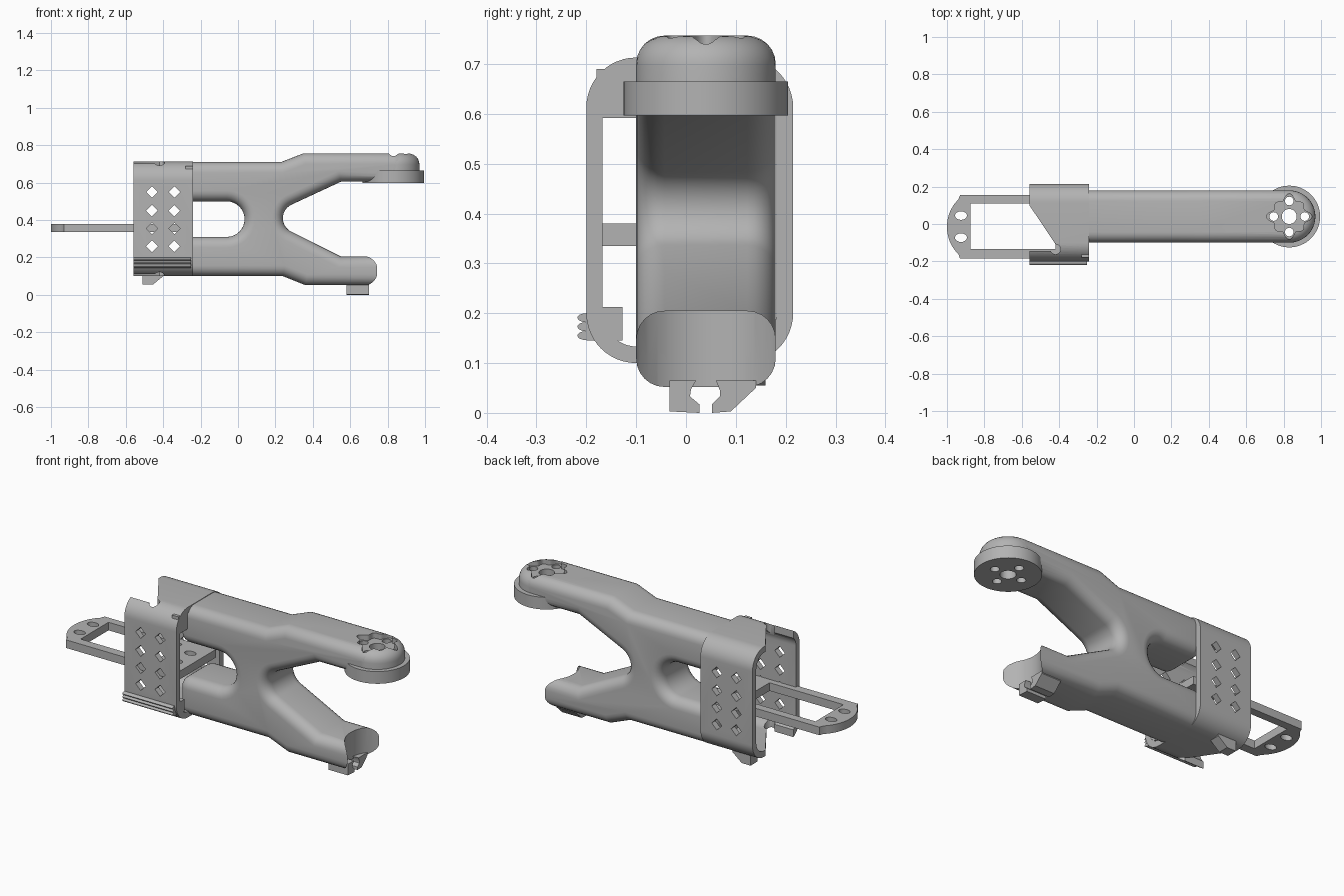
import bpy, bmesh, math
from math import sin, cos, pi, radians

if "Cube" in bpy.data.objects:
    bpy.data.objects.remove(bpy.data.objects["Cube"], do_unlink=True)

grey = bpy.data.materials.new("plain grey")
grey.use_nodes = True
grey.diffuse_color = (0.45, 0.45, 0.45, 1)
grey.node_tree.nodes["Principled BSDF"].inputs["Base Color"].default_value = grey.diffuse_color


def arc(cx, cy, r, a0=0, a1=360, n=12, ry=None):
    """Points along an arc, both ends included."""
    angles = [radians(a0 + (a1 - a0) * i / n) for i in range(n + 1)]
    return [(cx + r * cos(a), cy + (ry or r) * sin(a)) for a in angles]


def circle(cx, cy, r, n=40, ry=None):
    return arc(cx, cy, r, n=n, ry=ry)[:-1]


def rect(x0, x1, y0, y1):
    return [(x0, y0), (x1, y0), (x1, y1), (x0, y1)]


def round_rect(x0, x1, y0, y1, r):
    return (arc(x1 - r, y1 - r, r, 0, 90) + arc(x0 + r, y1 - r, r, 90, 180)
            + arc(x0 + r, y0 + r, r, 180, 270) + arc(x1 - r, y0 + r, r, 270, 360))


def prism(name, outline, axis, lo, hi):
    """Extrude an outline along an axis between two positions."""
    place = {"x": lambda p, d: (d, p[0], p[1]),
             "y": lambda p, d: (p[0], d, p[1]),
             "z": lambda p, d: (p[0], p[1], d)}[axis]
    bm = bmesh.new()
    a = [bm.verts.new(place(p, lo)) for p in outline]
    b = [bm.verts.new(place(p, hi)) for p in outline]
    bm.faces.new(a)
    bm.faces.new(b)
    for i in range(len(a)):
        j = (i + 1) % len(a)
        bm.faces.new((a[i], a[j], b[j], b[i]))
    bmesh.ops.recalc_face_normals(bm, faces=bm.faces)
    mesh = bpy.data.meshes.new(name)
    bm.to_mesh(mesh)
    bm.free()
    ob = bpy.data.objects.new(name, mesh)
    bpy.context.collection.objects.link(ob)
    mesh.materials.append(grey)
    return ob


def bake(ob):
    """Replace the mesh by its modified result."""
    bpy.context.view_layer.update()
    done = ob.evaluated_get(bpy.context.evaluated_depsgraph_get())
    mesh = bpy.data.meshes.new_from_object(done)
    ob.modifiers.clear()
    ob.data = mesh


def combine(ob, others, operation="DIFFERENCE"):
    for other in others:
        mod = ob.modifiers.new("combine", "BOOLEAN")
        mod.operation, mod.object, mod.solver = operation, other, "EXACT"
        bake(ob)
        bpy.data.objects.remove(other, do_unlink=True)


def bevel(ob, width, segments=6):
    mod = ob.modifiers.new("bevel", "BEVEL")
    mod.width, mod.segments = width, segments
    mod.limit_method, mod.angle_limit = "ANGLE", radians(50)
    mod.use_clamp_overlap = False
    bake(ob)


HX, HY = 0.83, 0.04  # pivot head centre


def pivot_holes():
    spots = [(0, 0, 0.04)] + [(0.083 * cos(k * pi / 2), 0.083 * sin(k * pi / 2), 0.023) for k in range(4)]
    return [prism("hole_cutter", circle(HX + x, HY + y, r, 24), "z", 0.5, 0.9) for x, y, r in spots]


# Forked body with a rear slot
profile = [(-0.3, 0.71), (0.23, 0.71), (0.35, 0.757), (0.89, 0.757), (0.89, 0.605), (0.55, 0.605)]
profile += arc(0.32, 0.41, 0.08, 114, 246, 14)
profile += [(0.55, 0.205), (0.85, 0.205), (0.85, 0.052), (0.36, 0.052), (0.24, 0.1), (-0.3, 0.1), (-0.3, 0.31)]
profile += arc(-0.06, 0.405, 0.095, -90, 90, 16) + [(-0.3, 0.5)]
body = prism("forked_body", profile, "y", -0.1, 0.18)
bevel(body, 0.057)
combine(body, [prism("socket_cutter", circle(HX, HY, 0.165), "z", -0.1, 0.35)])

# Rounded pivot head with a scalloped recess
head = prism("pivot_head", circle(HX, HY, 0.14, 48), "z", 0.55, 0.757)
bevel(head, 0.06)
combine(head, [prism("trim_cutter", rect(0.5, 1.1, -0.3, 0.3), "z", 0.4, 0.62)])
combine(body, [head], "UNION")
flower = []
for i in range(96):
    t = 2 * pi * i / 96
    r = 0.1 + 0.01 * cos(4 * t) + 0.012 * cos(8 * t)
    flower.append((HX + r * cos(t), HY + r * sin(t)))
combine(body, [prism("recess_cutter", flower, "z", 0.727, 0.9)] + pivot_holes())

# Flange disc under the pivot head
flange = prism("pivot_flange", circle(HX, HY, 0.165, 64), "z", 0.597, 0.665)
combine(flange, pivot_holes())

# Wrap-around cuff, open on a diagonal at top and bottom
cuff = prism("cuff_shell", round_rect(-0.2, 0.215, 0.1, 0.713, 0.1), "x", -0.56, -0.24)
cutters = [prism("cavity_cutter", round_rect(-0.168, 0.182, 0.133, 0.68, 0.07), "x", -0.7, -0.1),
           prism("diagonal_cutter", [(-0.6, 0.161), (-0.395, -0.145), (-0.6, -0.145)], "z", 0, 0.9),
           prism("notch_cutter", circle(-0.42, -0.135, 0.027, 20), "z", 0, 0.9)]
for x in (-0.46, -0.34):
    for z in (0.55, 0.45, 0.355, 0.26):
        cutters.append(prism("diamond_cutter", circle(x, z, 0.031, 4), "y", -0.4, 0.4))
combine(cuff, cutters)

# Cuff ribs, grip ridges and hook
prism("upper_cuff_rib", rect(-0.18, -0.1, 0.592, 0.69), "x", -0.28, -0.241)
prism("lower_cuff_rib", rect(-0.18, -0.127, 0.145, 0.212), "x", -0.28, -0.241)
prism("grip_backing", rect(-0.2, -0.17, 0.145, 0.2), "x", -0.56, -0.25)
for i in range(3):
    z = 0.155 + 0.018 * i
    prism(f"grip_ridge_{i + 1}", circle(-0.2, z, 0.018, 16, 0.009), "x", -0.56, -0.25)
prism("cuff_hook", [(-0.51, 0.12), (-0.51, 0.055), (-0.455, 0.055), (-0.4, 0.1), (-0.4, 0.12)], "y", 0.1, 0.16)

# Sliding frame plate with a rounded end and a long window
outline = [(-0.245, -0.185), (-0.245, 0.155), (-0.93, 0.155)]
outline += arc(-0.83, -0.015, 0.17, 130, 230, 16, 0.19) + [(-0.93, -0.185)]
frame = prism("sliding_frame", outline, "z", 0.335, 0.38)
cutters = [prism("window_cutter", rect(-0.875, -0.42, -0.135, 0.11), "z", 0.2, 0.5)]
for x in (-0.925, -0.325):
    for y in (0.045, -0.073):
        cutters.append(prism("slot_cutter", circle(x, y, 0.032, 20, 0.023), "z", 0.2, 0.5))
combine(frame, cutters)

# Split clip beneath the lower arm
near = [(-0.033, 0.065), (-0.033, 0.003), (0.027, 0), (0.027, 0.017), (0.008, 0.033), (0.01, 0.047), (0.02, 0.065)]
far = [(0.06, 0.065), (0.068, 0.045), (0.068, 0.033), (0.052, 0.017), (0.052, 0), (0.09, 0.003), (0.14, 0.05), (0.14, 0.065)]
for name, shape in (("near_clip_leg", near), ("far_clip_leg", far)):
    prism(name, shape, "x", 0.58, 0.7)

# Smooth rounded areas while keeping hard edges
for ob in bpy.context.collection.objects:
    if ob.type == "MESH" and grey.name in ob.data.materials:
        bpy.ops.object.select_all(action="DESELECT")
        ob.select_set(True)
        bpy.context.view_layer.objects.active = ob
        bpy.ops.object.shade_smooth_by_angle(angle=radians(35))
